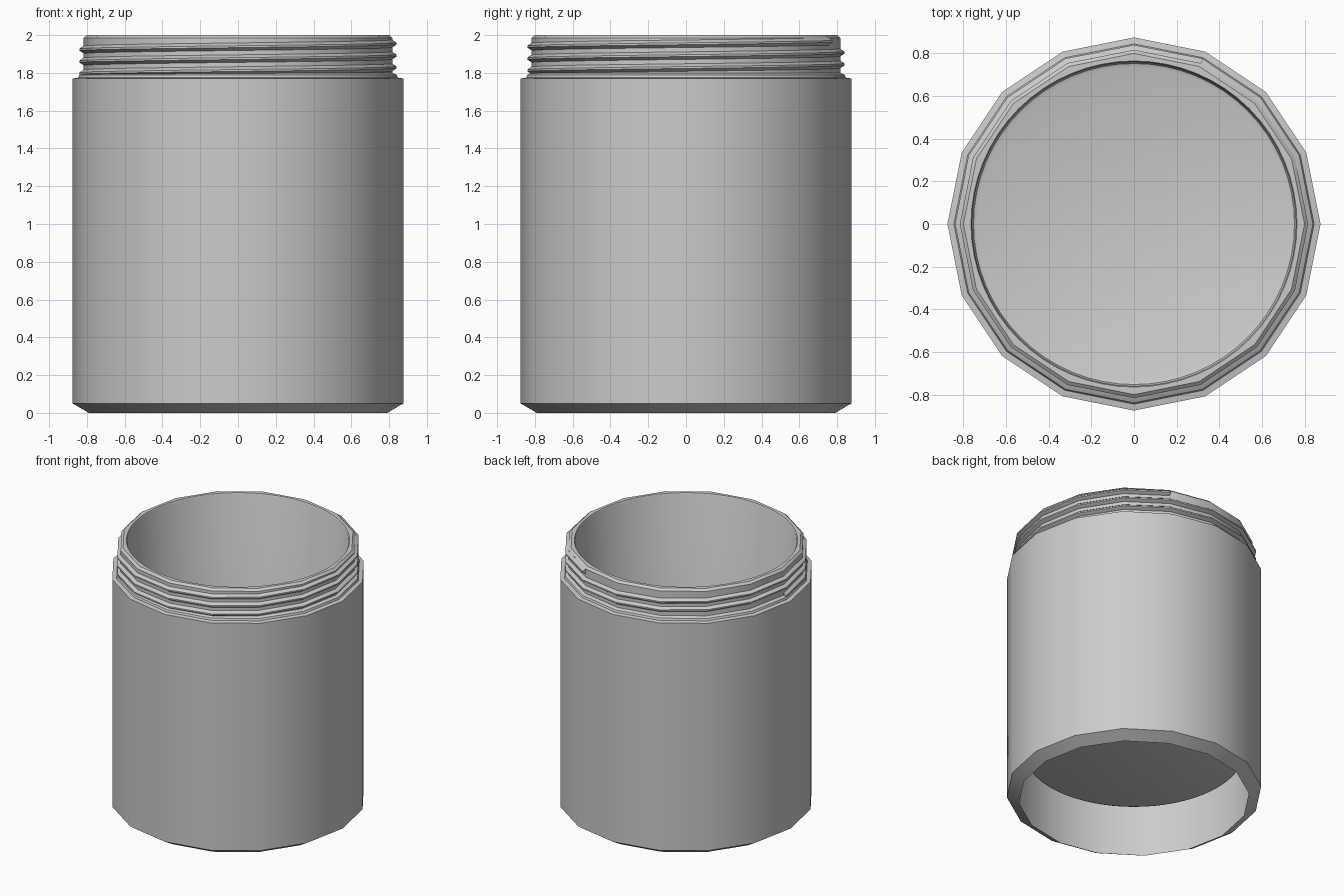
import bpy, bmesh, math

if "Cube" in bpy.data.objects:
    bpy.data.objects.remove(bpy.data.objects["Cube"])

SIDES = 16


def ring(bm, r, z, n):
    return [bm.verts.new((r * math.cos(2 * math.pi * i / n),
                          r * math.sin(2 * math.pi * i / n), z)) for i in range(n)]


def finish(bm, name, angle=30):
    bmesh.ops.recalc_face_normals(bm, faces=bm.faces)
    mesh = bpy.data.meshes.new(name)
    bm.to_mesh(mesh)
    bm.free()
    ob = bpy.data.objects.new(name, mesh)
    bpy.context.collection.objects.link(ob)
    bpy.ops.object.select_all(action='DESELECT')
    ob.select_set(True)
    bpy.context.view_layer.objects.active = ob
    bpy.ops.object.shade_smooth_by_angle(angle=math.radians(angle))
    return ob


def bridge(bm, a, b):
    n = len(a)
    for i in range(n):
        bm.faces.new((a[i], a[(i + 1) % n], b[(i + 1) % n], b[i]))


def lathe(bm, profile, n):
    rings = [ring(bm, r, z, n) for r, z in profile]
    for a, b in zip(rings, rings[1:]):
        bridge(bm, a, b)
    return rings


# Jar: faceted outer shell, open at the bottom, joined at the rim to a round inner cup
bm = bmesh.new()
outer = lathe(bm, [(0.79, 0), (0.875, 0.05), (0.875, 1.77), (0.845, 1.775),
                   (0.84, 1.79), (0.817, 1.80), (0.817, 1.985), (0.80, 2.0)], SIDES)
inner = lathe(bm, [(0.765, 2.0), (0.76, 1.99), (0.76, 0.385), (0.753, 0.367),
                   (0.735, 0.36)], 64)
bm.faces.new(inner[-1])
# Flat lip between the 16-sided rim and the 64-sided bore
a, b, k = outer[-1], inner[0], 64 // SIDES
for i in range(SIDES):
    j = i * k
    bm.faces.new([a[i], a[(i + 1) % SIDES]] + [b[(j + m) % 64] for m in range(k, -1, -1)])
finish(bm, "jar_body")

# Screw thread: a ridge swept along a helix around the neck
bm = bmesh.new()
steps, pitch, start_z = 43, 0.063, 1.797
section = [(0.80, -0.024), (0.817, -0.020), (0.84, -0.005),
           (0.84, 0.005), (0.817, 0.020), (0.80, 0.024)]
prev = None
for s in range(steps + 1):
    t = math.pi + 2 * math.pi * s / SIDES
    z = start_z + pitch * s / SIDES
    cur = [bm.verts.new((r * math.cos(t), r * math.sin(t), min(z + dz, 1.995)))
           for r, dz in section]
    if prev:
        bridge(bm, prev, cur)
    if s in (0, steps):
        bm.faces.new(cur)
    prev = cur
finish(bm, "screw_thread")
